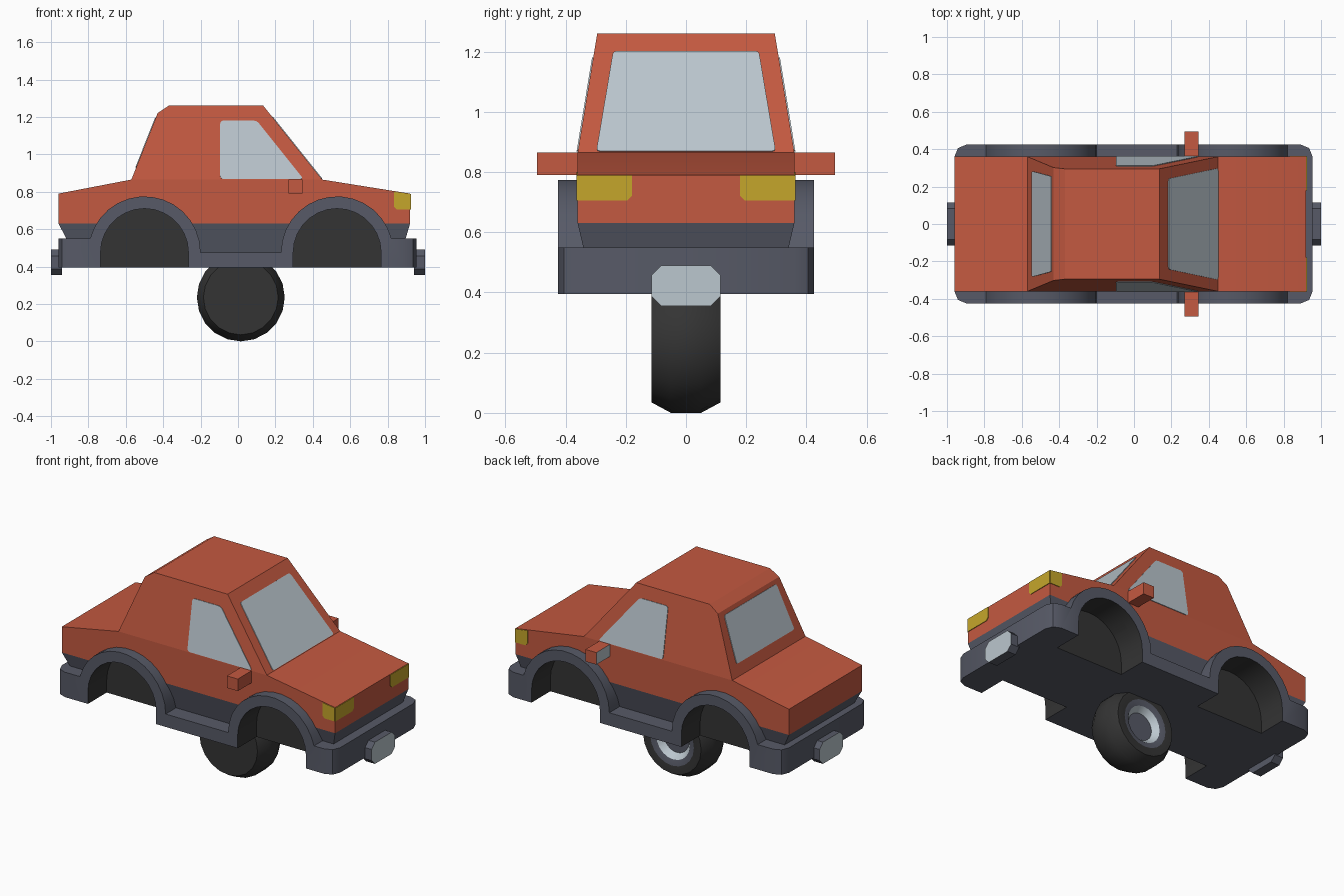
import bpy, bmesh
from math import pi, cos, sin, asin, radians
from mathutils import Vector, Matrix

cube = bpy.data.objects.get("Cube")
if cube:
    bpy.data.objects.remove(cube, do_unlink=True)


def material(name, rgb):
    m = bpy.data.materials.new(name)
    m.use_nodes = True
    m.diffuse_color = (*rgb, 1)
    m.node_tree.nodes["Principled BSDF"].inputs["Base Color"].default_value = (*rgb, 1)
    return m


RED = material("red_paint", (0.55, 0.1, 0.052))
SLATE = material("slate_trim", (0.095, 0.102, 0.135))
GLASS = material("pale_grey", (0.5, 0.57, 0.62))
YELLOW = material("yellow_lamp", (0.56, 0.38, 0.024))
DARK = material("dark_rubber", (0.034, 0.034, 0.034))
parts = []


def finish(name, bm, *mats):
    bmesh.ops.recalc_face_normals(bm, faces=bm.faces)
    mesh = bpy.data.meshes.new(name)
    bm.to_mesh(mesh)
    bm.free()
    for m in mats:
        mesh.materials.append(m)
    ob = bpy.data.objects.new(name, mesh)
    bpy.context.collection.objects.link(ob)
    parts.append(ob)
    return ob


def prism(bm, profile, axis, lo, hi):
    """Extrude a flat profile along x, or a side (x, z) profile along y."""
    def place(p, d):
        return (d, p[0], p[1]) if axis == "x" else (p[0], d, p[1])
    face = bm.faces.new([bm.verts.new(place(p, lo)) for p in profile])
    ext = bmesh.ops.extrude_face_region(bm, geom=[face])["geom"]
    top = [v for v in ext if isinstance(v, bmesh.types.BMVert)]
    bmesh.ops.translate(bm, verts=top, vec=place((0, 0), hi - lo))


def arc(cx, cz, r, a0, a1, n=14):
    steps = [a0 + (a1 - a0) * i / n for i in range(n + 1)]
    return [(cx + r * cos(a), cz + r * sin(a)) for a in steps]


def plate(name, points, mat, outward, bevel=0.0):
    """Thin painted panel lying just proud of a surface."""
    bm = bmesh.new()
    face = bm.faces.new([bm.verts.new(p) for p in points])
    if bevel:
        bmesh.ops.bevel(bm, geom=bm.verts[:], offset=bevel, segments=2,
                        profile=0.5, affect='VERTICES')
    face = bm.faces[:][0]
    face.normal_update()
    n = face.normal.copy()
    if n.dot(Vector(outward)) < 0:
        n.negate()
    ext = bmesh.ops.extrude_face_region(bm, geom=[face])["geom"]
    bmesh.ops.translate(bm, vec=n * 0.004,
                        verts=[v for v in ext if isinstance(v, bmesh.types.BMVert)])
    return finish(name, bm, mat)


WHEELS_X = (-0.5, 0.53)
AXLE_Z, HALF, SIDE = 0.475, 0.36, 0.425

# Painted lower body
bm = bmesh.new()
prism(bm, [(-.96, .63), (.92, .63), (.92, .79), (.45, .865), (-.57, .865), (-.96, .79)],
      "y", -HALF, HALF)
body = finish("body", bm, RED)


# Cabin, narrowing towards the roof
def cabin_half(z):
    return HALF - 0.065 * (z - 0.865) / 0.395


bm = bmesh.new()
prism(bm, [(-.57, .865), (.45, .865), (.135, 1.26), (-.37, 1.26), (-.43, 1.22)], "y", -1, 1)
for v in bm.verts:
    v.co.y *= cabin_half(v.co.z)
finish("cabin", bm, RED)

# Skirt tapering inwards below the paint
bm = bmesh.new()
prism(bm, [(-.87, .46), (.87, .46), (.92, .63), (-.96, .63)], "y", -1, 1)
for v in bm.verts:
    v.co.y *= HALF if v.co.z > 0.6 else 0.32
skirt = finish("skirt", bm, SLATE)

# Chassis with bumpers, sills and flared arches in one profile
lip = asin(0.075 / 0.3)
outline = [(-.96, .395), (-.96, .55)]
outline += arc(WHEELS_X[0], AXLE_Z, 0.3, pi - lip, 0)
outline += arc(WHEELS_X[1], AXLE_Z, 0.3, pi, lip)
outline += [(.955, .55), (.955, .395)]
bm = bmesh.new()
prism(bm, outline, "y", -SIDE, SIDE)
corners = [e for e in bm.edges
           if all(abs(v.co.x) > 0.9 for v in e.verts)
           and abs(e.verts[0].co.z - e.verts[1].co.z) > 0.1]
bmesh.ops.bevel(bm, geom=corners, offset=0.065, segments=2, profile=0.5, affect='EDGES')
chassis = finish("chassis", bm, SLATE)

# Wheel wells cut through the outer layers
bm = bmesh.new()
for x in WHEELS_X:
    well = [(x + .235, .3)] + arc(x, AXLE_Z, 0.235, 0, pi) + [(x - .235, .3)]
    for lo, hi in ((-0.6, -0.24), (0.24, 0.6)):
        prism(bm, well, "y", lo, hi)
cutter = finish("wheel_well_cutter", bm, DARK)
cutter.hide_render = True
for ob in (body, skirt, chassis):
    mod = ob.modifiers.new("wheel_wells", 'BOOLEAN')
    mod.operation = 'DIFFERENCE'
    mod.solver = 'EXACT'
    mod.material_mode = 'TRANSFER'
    mod.object = cutter
    bpy.context.view_layer.objects.active = ob
    bpy.ops.object.modifier_apply(modifier=mod.name)
parts.remove(cutter)
bpy.data.objects.remove(cutter, do_unlink=True)

# Front and rear windows
def slope(z, z0, x0, z1, x1):
    return x0 + (x1 - x0) * (z - z0) / (z1 - z0)


def end_window(name, line, low, high, outward):
    pts = []
    for z, y in ((low[0], low[1]), (low[0], -low[1]), (high[0], -high[1]), (high[0], high[1])):
        pts.append((slope(z, *line), y, z))
    plate(name, pts, GLASS, outward, 0.012)


end_window("windshield", (.865, .45, 1.26, .135), (.868, .298), (1.2, .242), (1, 0, 1))
end_window("rear_window", (.865, -.57, 1.22, -.43), (.93, .283), (1.195, .255), (-1, 0, 1))

for s, side in ((1, "left"), (-1, "right")):
    # Side windows
    shape = [(-.095, .868), (.35, .868), (.1, 1.18), (-.095, 1.18)]
    plate("side_window_" + side, [(x, s * cabin_half(z), z) for x, z in shape],
          GLASS, (0, s, 0), 0.015)

    # Headlights wrapping around the front corners
    plate("headlight_front_" + side,
          [(.92, s * y, z) for y, z in
           ((HALF, .705), (.195, .705), (.18, .72), (.18, .788), (HALF, .788))],
          YELLOW, (1, 0, 0))
    plate("headlight_side_" + side,
          [(x, s * HALF, z) for x, z in
           ((.92, .705), (.85, .705), (.835, .72), (.835, .8), (.92, .788))],
          YELLOW, (0, s, 0))

    # Door mirrors, glass facing the rear
    bm = bmesh.new()
    prism(bm, [(.27, .79), (.345, .79), (.345, .865), (.27, .865)], "y", *sorted((s * .33, s * .495)))
    bm.normal_update()
    for f in bm.faces:
        f.material_index = int(all(v.co.x < 0.3 for v in f.verts))
    finish("mirror_" + side, bm, RED, GLASS)

# Chamfered bumper plates at both ends
w, lo, hi, c = 0.115, 0.355, 0.49, 0.033
octagon = [(w, lo + c), (w, hi - c), (w - c, hi), (c - w, hi),
           (-w, hi - c), (-w, lo + c), (c - w, lo), (w - c, lo)]
for s, end in ((1, "front"), (-1, "rear")):
    bm = bmesh.new()
    prism(bm, octagon, "x", s * 0.94, s * 1.0)
    for f in bm.faces:
        f.material_index = int(all(abs(v.co.x) > 0.99 for v in f.verts))
    finish("bumper_plate_" + end, bm, SLATE, GLASS)

# Single wheel under the middle: (radius, y) profile spun around y
bands = [(0, -.115, 0), (.2, -.115, 0), (.235, -.05, 0), (.235, .05, 0), (.2, .115, 0),
         (.15, .115, 1), (.115, .105, 2), (.085, .07, 1), (0, .07, 1)]
SEGMENTS = 20
bm = bmesh.new()
rings = []
for r, y, _ in bands:
    count = SEGMENTS if r else 1
    rings.append([bm.verts.new((r * cos(2 * pi * i / SEGMENTS), y, r * sin(2 * pi * i / SEGMENTS)))
                  for i in range(count)])
for a, b, band in zip(rings, rings[1:], bands):
    for i in range(SEGMENTS):
        j = (i + 1) % SEGMENTS
        loop = [a[i % len(a)], a[j % len(a)], b[j % len(b)], b[i % len(b)]]
        f = bm.faces.new(list(dict.fromkeys(loop)))
        f.material_index = band[2]
bmesh.ops.translate(bm, verts=bm.verts, vec=(0.015, 0, 0.235))
finish("wheel", bm, DARK, SLATE, GLASS)

# Smooth the round surfaces, keep edges sharp
bpy.ops.object.select_all(action='DESELECT')
for ob in parts:
    ob.select_set(True)
bpy.context.view_layer.objects.active = parts[0]
bpy.ops.object.shade_smooth_by_angle(angle=radians(32))
